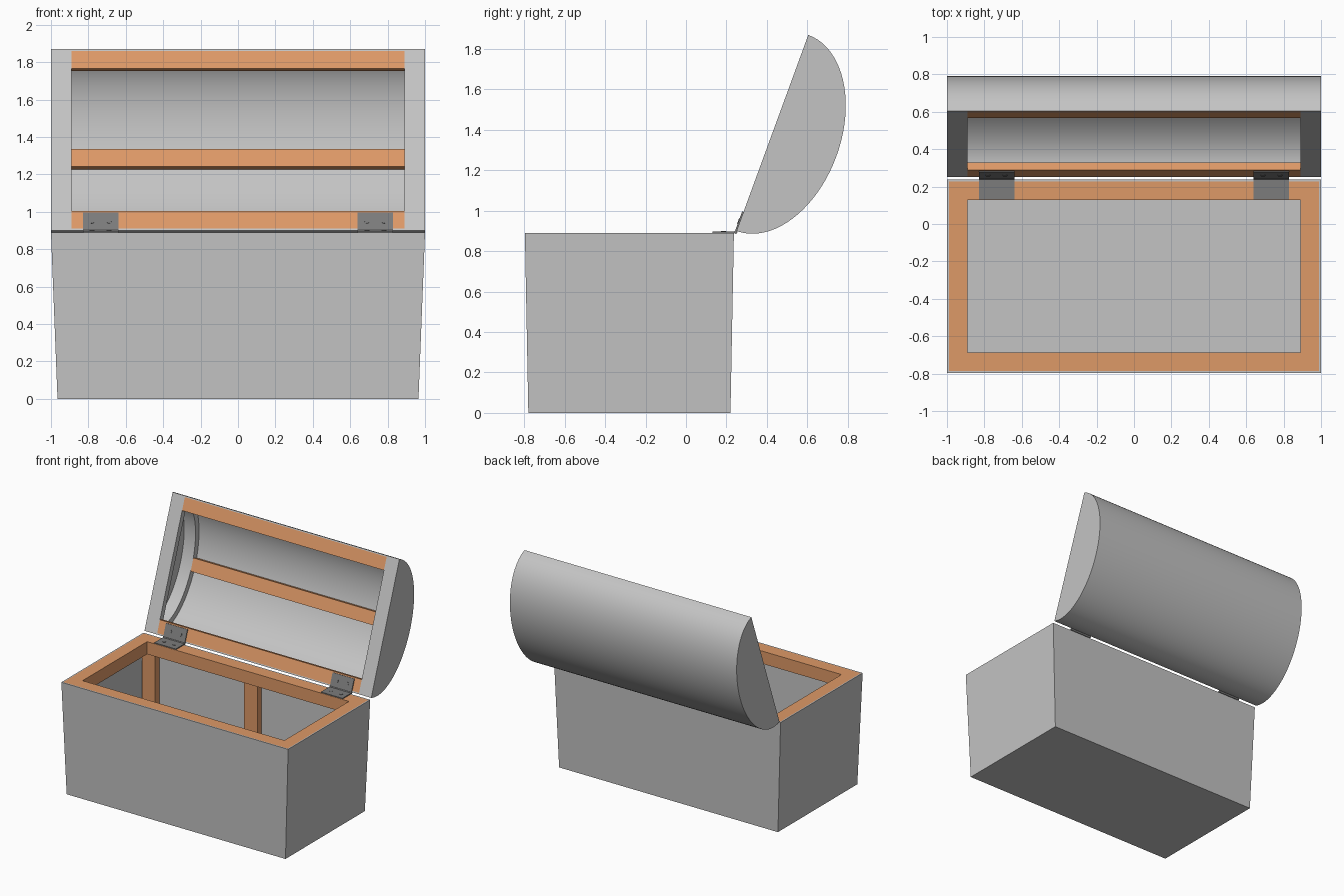
import bpy, bmesh, math
from mathutils import Matrix, Vector

old = bpy.data.objects.get("Cube")
if old:
    bpy.data.objects.remove(old, do_unlink=True)


def material(name, rgb):
    m = bpy.data.materials.new(name)
    m.use_nodes = True
    m.diffuse_color = (*rgb, 1)
    bsdf = next(n for n in m.node_tree.nodes if n.type == 'BSDF_PRINCIPLED')
    bsdf.inputs["Base Color"].default_value = (*rgb, 1)
    return m


GREY = material("grey_shell", (0.55, 0.55, 0.55))
WOOD = material("orange_wood", (0.73, 0.32, 0.135))
METAL = material("dark_metal", (0.2, 0.2, 0.2))


def finish(name, bm, mat, frame=Matrix(), smooth=False):
    """Turn a bmesh into an object placed by the given frame."""
    bm.transform(frame)
    bmesh.ops.recalc_face_normals(bm, faces=bm.faces)
    mesh = bpy.data.meshes.new(name)
    bm.to_mesh(mesh)
    bm.free()
    mesh.materials.append(mat)
    ob = bpy.data.objects.new(name, mesh)
    bpy.context.collection.objects.link(ob)
    if smooth:
        bpy.ops.object.select_all(action='DESELECT')
        ob.select_set(True)
        bpy.context.view_layer.objects.active = ob
        bpy.ops.object.shade_smooth_by_angle(angle=math.radians(30))
    return ob


def prism(name, profile, x0, x1, mat, frame=Matrix(), smooth=False):
    """Extrude a closed 2D profile along x."""
    bm = bmesh.new()
    face = bm.faces.new([bm.verts.new((x0, a, b)) for a, b in profile])
    new = bmesh.ops.extrude_face_region(bm, geom=[face])["geom"]
    moved = [v for v in new if isinstance(v, bmesh.types.BMVert)]
    bmesh.ops.translate(bm, verts=moved, vec=(x1 - x0, 0, 0))
    return finish(name, bm, mat, frame, smooth)


def box(name, xs, ys, zs, mat, frame=Matrix()):
    rect = [(ys[0], zs[0]), (ys[1], zs[0]), (ys[1], zs[1]), (ys[0], zs[1])]
    return prism(name, rect, xs[0], xs[1], mat, frame)


def cylinder(name, radius, depth, place, mat, frame=Matrix()):
    bm = bmesh.new()
    bmesh.ops.create_cone(bm, cap_ends=True, segments=16, radius1=radius,
                          radius2=radius, depth=depth, matrix=place)
    return finish(name, bm, mat, frame, True)


# Chest body: tapered open shell, lofted from outer floor to inner floor
H, WALL, MID_Y = 0.89, 0.01, -0.28
bm = bmesh.new()
rings = []
for hx, hy, z in ((0.965, 0.5, 0), (1.0, 0.517, H),
                  (1.0 - WALL, 0.517 - WALL, H), (0.965 - WALL, 0.5 - WALL, WALL)):
    rings.append([bm.verts.new((sx * hx, MID_Y + sy * hy, z))
                  for sx, sy in ((-1, -1), (1, -1), (1, 1), (-1, 1))])
for lower, upper in zip(rings, rings[1:]):
    for i in range(4):
        j = (i + 1) % 4
        bm.faces.new((lower[i], lower[j], upper[j], upper[i]))
bm.faces.new(rings[0])
bm.faces.new(rings[-1])
finish("chest_body", bm, GREY)

# Wooden rim around the mouth, with posts below it
RIM_X, RIM_Y, RAIL = 0.99, 0.507, 0.1
for side, s in (("front", -1), ("back", 1)):
    outer, inner = MID_Y + s * RIM_Y, MID_Y + s * (RIM_Y - RAIL)
    box(f"{side}_rim", (-RIM_X, RIM_X), sorted((outer, inner)), (H - RAIL, H), WOOD)
    post_y = sorted((MID_Y + s * 0.492, MID_Y + s * 0.44))
    for place, x in (("right", -0.9), ("middle", 0), ("left", 0.9)):
        box(f"{side}_{place}_post", (x - 0.058, x + 0.058), post_y,
            (WALL, H - RAIL), WOOD)
for side, s in (("right", -1), ("left", 1)):
    box(f"{side}_rim", sorted((s * RIM_X, s * (RIM_X - RAIL))),
        (MID_Y - RIM_Y + RAIL, MID_Y + RIM_Y - RAIL), (H - RAIL, H), WOOD)

# Lid frame: local y runs up the opening, local z points out to the dome
low, high = Vector((0, 0.25, 0.9)), Vector((0, 0.605, 1.87))
up = (high - low).normalized()
out = Vector((0, up.z, -up.y))
LID = Matrix((Vector((1, 0, 0)), up, out)).transposed().to_4x4()
LID.translation = (low + high) / 2
A, D = (high - low).length / 2, 0.337


def arc(inset, steps=40):
    return [((A - inset) * math.cos(math.pi * i / steps),
             (D - inset) * math.sin(math.pi * i / steps)) for i in range(steps + 1)]


# Lid shell, end caps, end ribs and their straight bars
prism("lid_dome", arc(0) + arc(WALL)[::-1], -RIM_X, RIM_X, GREY, LID, True)
THICK = 0.045
for side, s in (("right", -1), ("left", 1)):
    prism(f"{side}_lid_end", arc(0), s * RIM_X, s, GREY, LID, True)
    xs = sorted((s * (RIM_X - RAIL), s * RIM_X))
    prism(f"{side}_lid_rib", arc(WALL) + arc(WALL + THICK)[::-1], *xs, GREY, LID, True)
    bar = A - WALL - THICK
    box(f"{side}_lid_bar", xs, (-bar, bar), (0, THICK), GREY, LID)

# Wooden lid rails
edge = A - WALL
for name, t, n in (("lid_front_rail", edge - RAIL / 2, 0), ("lid_back_rail", RAIL / 2 - edge, 0),
                   ("lid_middle_rail", 0, D - WALL - THICK)):
    span = RIM_X - RAIL
    box(name, (-span, span), (t - RAIL / 2, t + RAIL / 2), (n, n + THICK), WOOD, LID)

# Hinges: two leaves, a pin and screws on each side
LEAF = 0.007
for side, s in (("right", -1), ("left", 1)):
    xs = sorted((s * 0.64, s * 0.83))
    box(f"{side}_hinge_lower_leaf", xs, (0.13, 0.245), (H, H + LEAF), METAL)
    box(f"{side}_hinge_upper_leaf", xs, (-A, 0.1 - A), (-LEAF, 0), METAL, LID)
    pin = Matrix.Translation((s * 0.735, 0.246, H + 0.004)) @ Matrix.Rotation(math.pi / 2, 4, 'Y')
    cylinder(f"{side}_hinge_pin", 0.008, 0.19, pin, METAL)
    for i, x in enumerate((0.69, 0.78)):
        cylinder(f"{side}_lower_screw_{i + 1}", 0.013, 0.004,
                 Matrix.Translation((s * x, 0.185, H + LEAF + 0.001)), METAL)
        cylinder(f"{side}_upper_screw_{i + 1}", 0.013, 0.004,
                 Matrix.Translation((s * x, 0.05 - A, -LEAF - 0.001)), METAL, LID)
